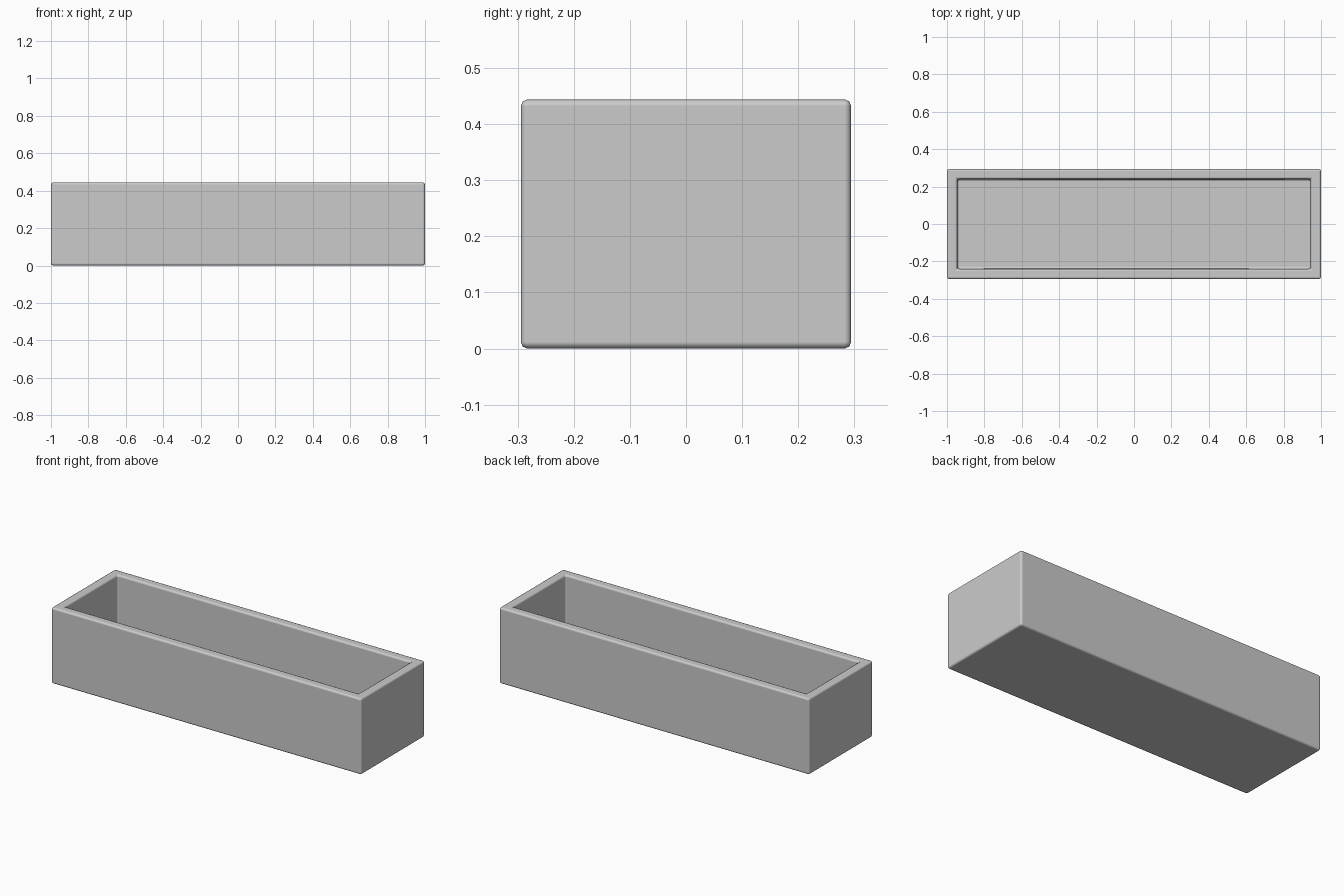
import bpy, bmesh
from mathutils import Vector

if "Cube" in bpy.data.objects:
    bpy.data.objects.remove(bpy.data.objects["Cube"])

LENGTH, DEPTH, HEIGHT = 2.0, 0.589, 0.444
WALL, FLOOR, ROUND = 0.055, 0.015, 0.012

# Solid block
bm = bmesh.new()
bmesh.ops.create_cube(bm, size=1)
for v in bm.verts:
    v.co = Vector((v.co.x * LENGTH, v.co.y * DEPTH, (v.co.z + 0.5) * HEIGHT))
bm.normal_update()

# Hollow: inset the top to make the rim, then sink it to the floor
top = max(bm.faces, key=lambda f: f.calc_center_median().z)
bmesh.ops.inset_region(bm, faces=[top], thickness=WALL, use_even_offset=True)
sunk = bmesh.ops.extrude_discrete_faces(bm, faces=[top])["faces"][0]
for v in sunk.verts:
    v.co.z = FLOOR
bmesh.ops.recalc_face_normals(bm, faces=bm.faces)

mesh = bpy.data.meshes.new("planter_box")
bm.to_mesh(mesh)
bm.free()
box = bpy.data.objects.new("planter_box", mesh)
bpy.context.collection.objects.link(box)

# Small rounded edges
bevel = box.modifiers.new("rounded_edges", "BEVEL")
bevel.width = ROUND
bevel.segments = 2
bevel.limit_method = 'ANGLE'
bevel.harden_normals = True

bpy.context.view_layer.objects.active = box
box.select_set(True)
bpy.ops.object.shade_smooth_by_angle()
